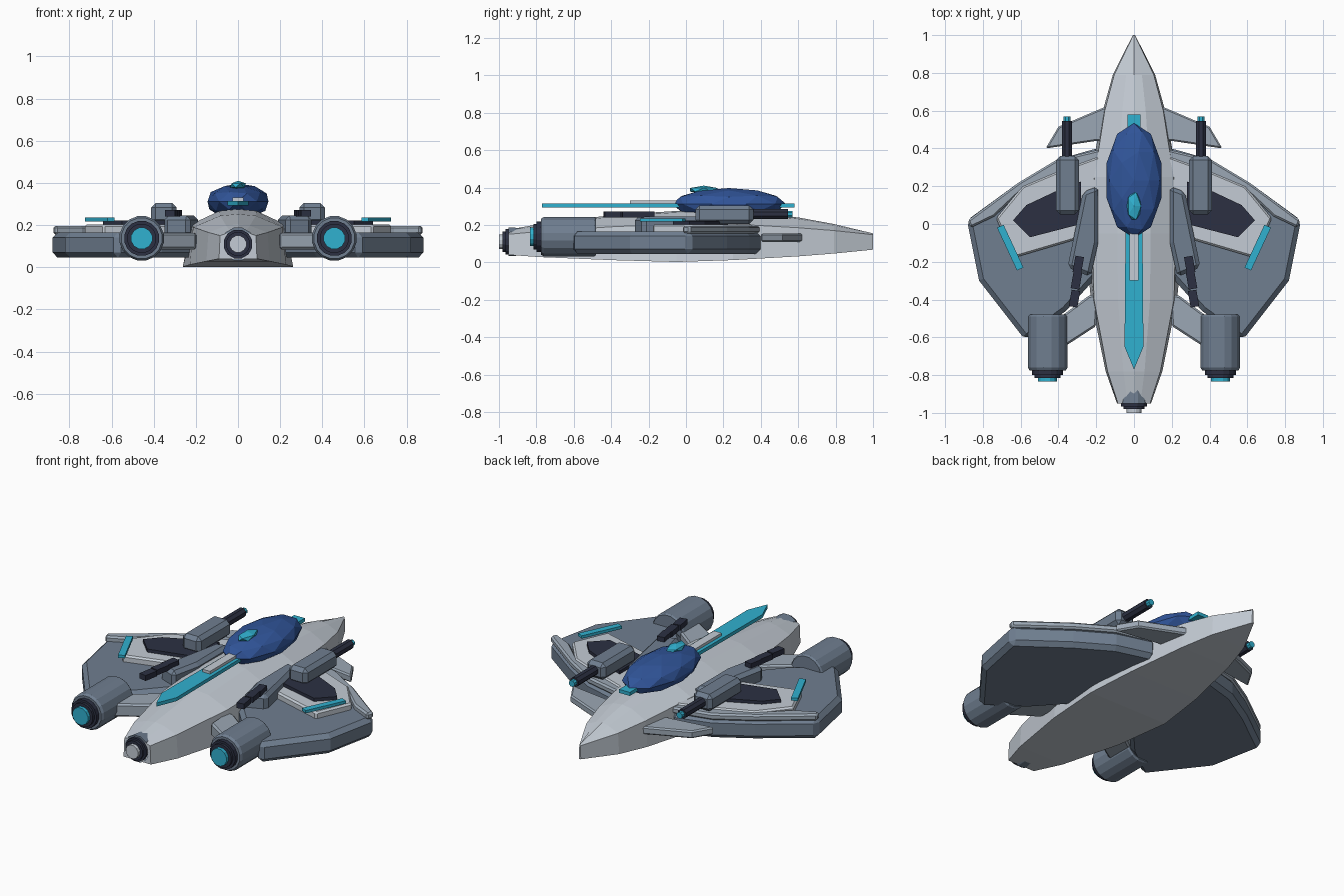
import bpy, bmesh, math
from mathutils import Matrix, Vector

if "Cube" in bpy.data.objects:
    bpy.data.objects.remove(bpy.data.objects["Cube"])


def mat(name, r, g, b):
    m = bpy.data.materials.new(name)
    m.diffuse_color = (r, g, b, 1)
    m.use_nodes = True
    m.node_tree.nodes["Principled BSDF"].inputs["Base Color"].default_value = m.diffuse_color
    return m


HULL = mat("pale_hull", .55, .6, .66)
GREY = mat("slate_grey", .16, .21, .28)
LIGHT = mat("mid_grey", .33, .39, .46)
DARK = mat("dark_metal", .025, .03, .055)
CYAN = mat("cyan_glow", .03, .44, .63)
BLUE = mat("blue_glass", .03, .09, .32)


def finish(bm, name, material, bevel=0):
    bmesh.ops.recalc_face_normals(bm, faces=bm.faces)
    me = bpy.data.meshes.new(name)
    bm.to_mesh(me)
    bm.free()
    me.materials.append(material)
    ob = bpy.data.objects.new(name, me)
    bpy.context.collection.objects.link(ob)
    if bevel:
        b = ob.modifiers.new("bevel", "BEVEL")
        b.width, b.segments, b.limit_method = bevel, 1, 'ANGLE'
        b.angle_limit = math.radians(50)
    return ob


def loft(name, rings, material, bevel=0):
    bm = bmesh.new()
    vs = [[bm.verts.new(p) for p in r] for r in rings]
    n = len(rings[0])
    for a, b in zip(vs, vs[1:]):
        for i in range(n):
            bm.faces.new((a[i], a[(i + 1) % n], b[(i + 1) % n], b[i]))
    bm.faces.new(vs[0])
    bm.faces.new(vs[-1])
    return finish(bm, name, material, bevel)


def plate(name, outline, z0, z1, material, bevel=0, side=1):
    return loft(name, [[(side * x, y, z) for x, y in outline] for z in (z0, z1)], material, bevel)


def lathe_y(name, x, z, profile, material, sides=12):
    # profile: (y, radius) pairs turned around an axis along y
    rings = [[(x + r * math.cos(2 * math.pi * (i + .5) / sides), y,
               z + r * math.sin(2 * math.pi * (i + .5) / sides)) for i in range(sides)]
             for y, r in profile]
    return loft(name, rings, material)


def rect(cx, cy, w, l, deg=0):
    c, s = math.cos(math.radians(deg)), math.sin(math.radians(deg))
    return [(cx + c * u - s * v, cy + s * u + c * v) for u, v in
            ((-w / 2, -l / 2), (w / 2, -l / 2), (w / 2, l / 2), (-w / 2, l / 2))]


def ellipsoid(name, loc, size, level, material):
    bm = bmesh.new()
    bmesh.ops.create_icosphere(bm, subdivisions=level, radius=1,
                               matrix=Matrix.Translation(loc) @ Matrix.Diagonal((*size, 1)))
    return finish(bm, name, material)


# Hull stations: y, bottom half width, bottom z, shoulder half width, shoulder z, top z
stations = [(-.95, .09, .04, .085, .15, .175), (-.78, .15, .028, .14, .165, .205),
            (-.4, .228, .012, .212, .19, .252), (-.05, .262, .002, .22, .205, .275),
            (.25, .23, .012, .21, .205, .275), (.6, .165, .032, .155, .185, .24),
            (.79, .112, .047, .105, .17, .205), (1.0, .006, .068, .004, .148, .155)]
loft("hull", [[(-w, y, zb), (w, y, zb), (s, y, zs), (.4 * s, y, zt - .008), (0, y, zt),
               (-.4 * s, y, zt - .008), (-s, y, zs)] for y, w, zb, s, zs, zt in stations], HULL)

# Spine strip, canopy and crystal
plate("spine_strip", [(0, -.77), (.05, -.65), (.045, -.05), (.035, .05), (.035, .58),
                      (-.035, .58), (-.035, .05), (-.045, -.05), (-.05, -.65)], .293, .314, CYAN)
plate("spine_light", rect(0, -.17, .05, .26), .31, .33, HULL)
ellipsoid("canopy", (0, .23, .312), (.152, .305, .085), 2, BLUE)
ellipsoid("canopy_crystal", (0, .095, .388), (.042, .085, .022), 1, CYAN)

# Tail nozzle
lathe_y("tail_housing", 0, .11, [(-.82, .05), (-.87, .075), (-.95, .08)], GREY)
lathe_y("tail_ring", 0, .11, [(-.94, .07), (-.965, .07), (-.965, .058), (-.98, .058)], DARK)
lathe_y("tail_glow", 0, .11, [(-.96, .041), (-1.0, .041)], HULL)

for side, tag in ((1, "right"), (-1, "left")):
    # Wing slab with stacked plates
    plate(f"wing_{tag}", [(.18, .405), (.41, .34), (.61, .22), (.884, .02), (.82, -.30),
                          (.575, -.615), (.36, -.46), (.18, -.26)], .045, .165, GREY, .025, side)
    plate(f"wing_edge_{tag}", [(.18, .395), (.41, .34), (.61, .22), (.88, .02), (.865, -.02),
                               (.74, .04), (.59, .18), (.18, .33)], .155, .195, LIGHT, .01, side)
    plate(f"wing_panel_{tag}", [(.18, .36), (.4, .28), (.59, .2), (.73, .03), (.64, -.18),
                                (.30, -.08), (.18, -.08)], .155, .203, HULL, .01, side)
    plate(f"wing_inset_{tag}", [(.64, .02), (.57, .10), (.40, .18), (.28, .225), (.28, .0),
                                (.55, -.07)], .195, .222, DARK, 0, side)
    plate(f"wing_light_{tag}", rect(.655, -.125, .038, .25, -25), .218, .235, CYAN, 0, side)

    # Shoulder pod and vents
    plate(f"shoulder_{tag}", [(.19, .2), (.27, .17), (.352, -.23), (.23, -.28), (.19, -.1)],
          .14, .245, GREY, .02, side)
    for i, (x, y) in enumerate(((.295, -.215), (.305, -.3), (.315, -.395))):
        plate(f"vent_{tag}_{i}", rect(x, y, .046, .088, 10), .24, .272, DARK, 0, side)

    # Gun
    plate(f"gun_body_{tag}", rect(.352, .205, .122, .31), .205, .305, GREY, .022, side)
    lathe_y(f"gun_barrel_{tag}", side * .355, .258, [(.34, .029), (.545, .029)], DARK, 8)
    lathe_y(f"gun_tip_{tag}", side * .355, .258, [(.53, .019), (.57, .019)], CYAN, 8)

    # Canard and engine pylon
    plate(f"canard_{tag}", [(.13, .63), (.40, .515), (.468, .40), (.2, .44), (.15, .44)],
          .11, .155, LIGHT, .008, side)
    plate(f"pylon_{tag}", [(.19, -.37), (.24, -.38), (.40, -.5), (.40, -.67), (.2, -.54)],
          .085, .162, LIGHT, .01, side)

    # Engine
    ex, ez = side * .457, .137
    lathe_y(f"engine_{tag}", ex, ez, [(-.48, .1), (-.49, .107), (-.76, .107), (-.775, .098)], GREY, 16)
    lathe_y(f"engine_ring_{tag}", ex, ez, [(-.77, .084), (-.8, .084), (-.8, .07), (-.815, .07)], DARK, 16)
    lathe_y(f"engine_glow_{tag}", ex, ez, [(-.8, .052), (-.835, .052)], CYAN, 12)
